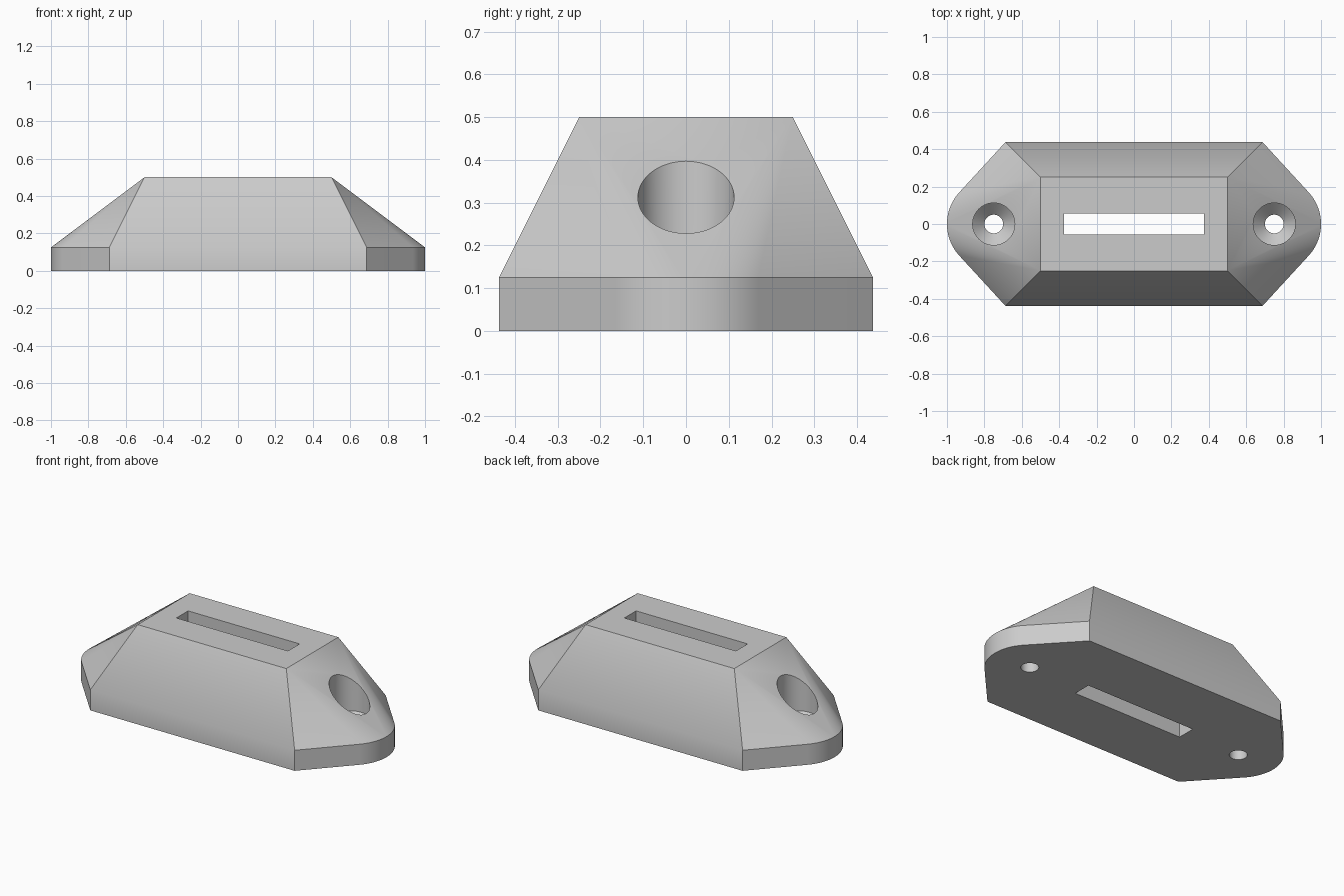
import bpy, bmesh
from math import acos, atan2, cos, sin, hypot, radians

cube = bpy.data.objects.get("Cube")
if cube:
    bpy.data.objects.remove(cube, do_unlink=True)

HOLE_X, END_R = 0.75, 0.25
SHOULDER = (0.6875, 0.4375)
RIM_Z, TOP_Z = 0.125, 0.5

grey = bpy.data.materials.new("plain grey")
grey.use_nodes = True
grey.diffuse_color = (0.6, 0.6, 0.6, 1)
grey.node_tree.nodes["Principled BSDF"].inputs["Base Color"].default_value = (0.6, 0.6, 0.6, 1)


def make_object(name, bm):
    bmesh.ops.recalc_face_normals(bm, faces=bm.faces)
    mesh = bpy.data.meshes.new(name)
    bm.to_mesh(mesh)
    bm.free()
    mesh.materials.append(grey)
    obj = bpy.data.objects.new(name, mesh)
    bpy.context.collection.objects.link(obj)
    return obj


# Base outline: straight sides running tangentially into rounded ends
dx, dy = SHOULDER[0] - HOLE_X, SHOULDER[1]
tangent = atan2(dy, dx) - acos(END_R / hypot(dx, dy))
STEPS = 32
right_end = [(SHOULDER[0], -SHOULDER[1])]
for i in range(STEPS + 1):
    a = tangent * (2 * i / STEPS - 1)
    right_end.append((HOLE_X + END_R * cos(a), END_R * sin(a)))
right_end.append(SHOULDER)
outline = right_end + [(-x, -y) for x, y in right_end]

# Body: hull of the low rim and the smaller rectangular top
bm = bmesh.new()
for x, y in outline:
    bm.verts.new((x, y, 0))
    bm.verts.new((x, y, RIM_Z))
for sx in (-0.5, 0.5):
    for sy in (-0.25, 0.25):
        bm.verts.new((sx, sy, TOP_Z))
bmesh.ops.convex_hull(bm, input=bm.verts)
bmesh.ops.dissolve_limit(bm, angle_limit=radians(0.2), verts=bm.verts, edges=bm.edges)
body = make_object("mount_body", bm)


# Screw hole cutter: revolved shank, countersink and head clearance
def screw_cutter(name, x):
    bm = bmesh.new()
    profile = [(0.05, -0.1), (0.05, 0.1), (0.1125, 0.1625), (0.1125, 0.7)]
    n = 64
    rings = [[bm.verts.new((x + r * cos(radians(360 * i / n)),
                            r * sin(radians(360 * i / n)), z)) for i in range(n)]
             for r, z in profile]
    for low, high in zip(rings, rings[1:]):
        for i in range(n):
            j = (i + 1) % n
            bm.faces.new((low[i], low[j], high[j], high[i]))
    bm.faces.new(rings[0])
    bm.faces.new(rings[-1])
    return make_object(name, bm)


# Strap slot cutter
def slot_cutter():
    bm = bmesh.new()
    bmesh.ops.create_cube(bm, size=1)
    bmesh.ops.scale(bm, vec=(0.75, 0.1125, 2), verts=bm.verts)
    return make_object("slot_cutter", bm)


cutters = [slot_cutter(), screw_cutter("left_hole_cutter", HOLE_X),
           screw_cutter("right_hole_cutter", -HOLE_X)]

bpy.ops.object.select_all(action="DESELECT")
body.select_set(True)
bpy.context.view_layer.objects.active = body
for cutter in cutters:
    cutter.hide_render = True
    mod = body.modifiers.new(cutter.name, "BOOLEAN")
    mod.operation = "DIFFERENCE"
    mod.solver = "EXACT"
    mod.object = cutter
    bpy.ops.object.modifier_apply(modifier=mod.name)
    bpy.data.objects.remove(cutter, do_unlink=True)

bpy.ops.object.shade_smooth_by_angle(angle=radians(30))
